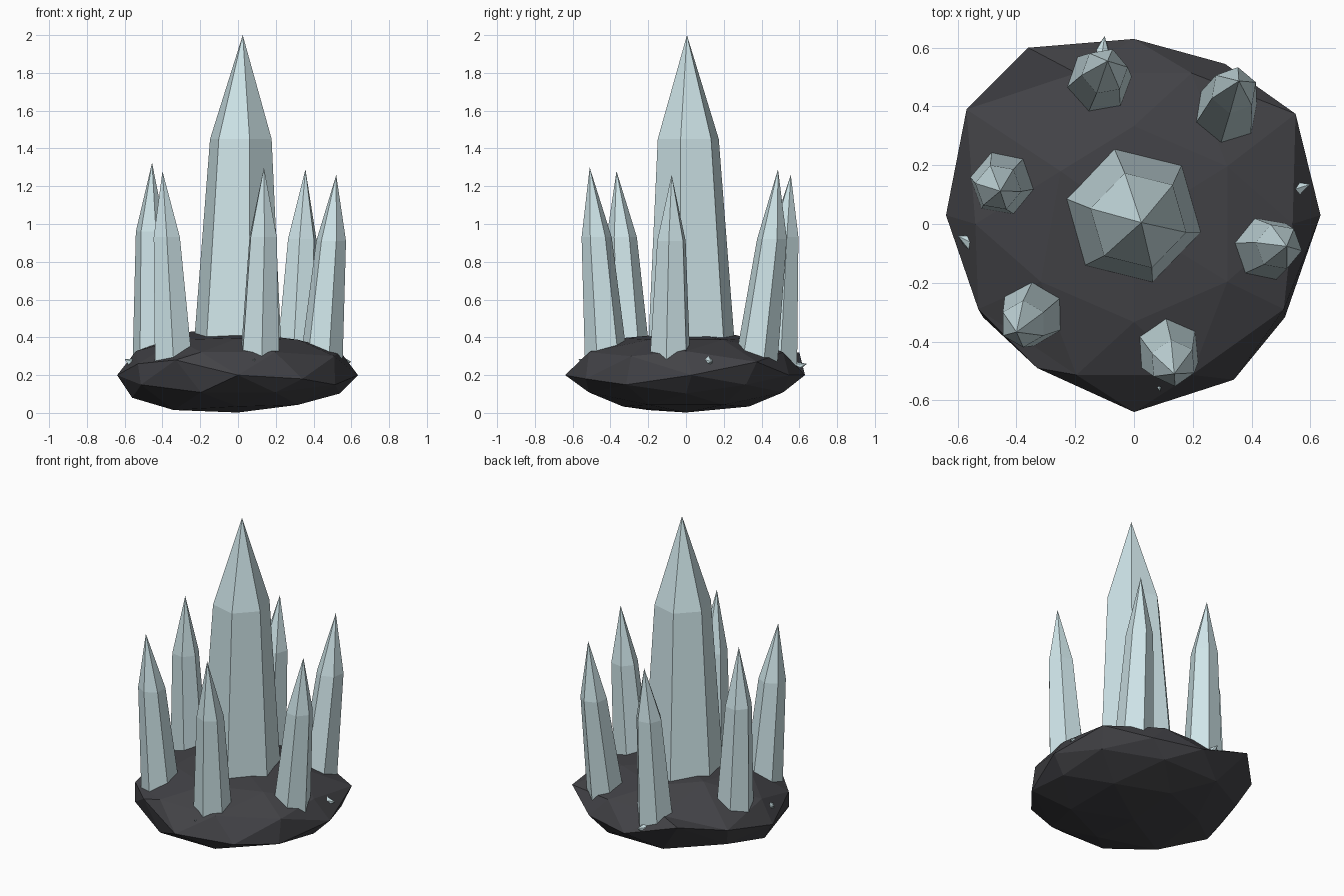
import bpy, bmesh, math
from mathutils import Vector, Matrix

if "Cube" in bpy.data.objects:
    bpy.data.objects.remove(bpy.data.objects["Cube"])


def material(name, color):
    m = bpy.data.materials.new(name)
    m.diffuse_color = color
    m.use_nodes = True
    m.node_tree.nodes["Principled BSDF"].inputs["Base Color"].default_value = m.diffuse_color
    return m


ROCK = material("dark_rock", (0.055, 0.055, 0.062, 1))
CRYSTAL = material("pale_crystal", (0.62, 0.78, 0.81, 1))


def finish(bm, name, mat):
    bmesh.ops.recalc_face_normals(bm, faces=bm.faces)
    me = bpy.data.meshes.new(name)
    bm.to_mesh(me)
    bm.free()
    me.materials.append(mat)
    ob = bpy.data.objects.new(name, me)
    bpy.context.collection.objects.link(ob)


# Rock base: flattened icosphere, edge-up, with a few corners pulled out of true
bm = bmesh.new()
bmesh.ops.create_icosphere(bm, subdivisions=2, radius=1)
tilt = math.atan2(0.894427, 0.447214) / 2
turn = Matrix.Rotation(math.pi / 2, 4, 'Z') @ Matrix.Rotation(-tilt, 4, 'Y')
for v in bm.verts:
    p = turn @ v.co
    v.co = Vector((p.x * 0.635, p.y * 0.635, 0.215 + p.z * 0.213))
corners = [
    (-0.64, 0.03, 0.2), (-0.57, 0.39, 0.28), (-0.36, 0.6, 0.32),
    (0, 0.63, 0.2), (0.31, 0.545, 0.2), (0.55, 0.375, 0.27),
    (0.635, 0.03, 0.2), (0.51, -0.29, 0.3), (0.34, -0.53, 0.18),
    (0, -0.64, 0.2), (-0.33, -0.49, 0.28), (-0.53, -0.29, 0.26),
    (-0.56, 0, 0.08), (-0.34, -0.2, 0.015), (-0.25, 0.18, 0.43),
]
for c in corners:
    target = Vector(c)
    min(bm.verts, key=lambda v: (v.co - target).length).co = target
finish(bm, "rock_base", ROCK)


def crystal(name, base, r0, shoulder, r1, tip, angle):
    """Six-sided tapering prism with a pointed end."""
    bm = bmesh.new()

    def ring(c, r):
        return [bm.verts.new((c[0] + r * math.cos(math.radians(angle + 60 * i)),
                              c[1] + r * math.sin(math.radians(angle + 60 * i)),
                              c[2])) for i in range(6)]
    low, high = ring(base, r0), ring(shoulder, r1)
    apex = bm.verts.new(tip)
    bm.faces.new(low)
    for i in range(6):
        j = (i + 1) % 6
        bm.faces.new((low[i], low[j], high[j], high[i]))
        bm.faces.new((high[i], high[j], apex))
    finish(bm, name, CRYSTAL)


# Large centre crystal
crystal("main_crystal", (-0.003, 0.03, 0.33), 0.24,
        (0.015, 0.012, 1.45), 0.168, (0.025, 0.005, 2.0), 46)

# Ring of six smaller crystals leaning outward: base, shoulder, tip, angle
ring_crystals = [
    ((-0.12, 0.48), (-0.10, 0.52, 0.93), (-0.09, 0.555, 1.26), 10),
    ((0.31, 0.37), (0.34, 0.455, 0.92), (0.357, 0.487, 1.29), 20),
    ((-0.445, 0.14), (-0.462, 0.125, 0.96), (-0.455, 0.112, 1.325), 50),
    ((-0.34, -0.30), (-0.377, -0.34, 0.93), (-0.40, -0.368, 1.28), 30),
    ((0.115, -0.42), (0.133, -0.473, 0.93), (0.137, -0.51, 1.3), 35),
    ((0.44, -0.085), (0.493, -0.077, 0.91), (0.52, -0.076, 1.26), 50),
]
for n, (b, s, t, a) in enumerate(ring_crystals, 1):
    crystal(f"side_crystal_{n}", (*b, 0.25), 0.115, s, 0.08, t, a)


# Tiny shards poking out of the rock sides: root, tip, radius
def shard(name, root, tip, r):
    root, tip = Vector(root), Vector(tip)
    axis = tip - root
    bm = bmesh.new()
    bmesh.ops.create_cone(
        bm, cap_ends=True, segments=6, radius1=r, radius2=0, depth=axis.length,
        matrix=Matrix.Translation((root + tip) / 2)
        @ axis.to_track_quat('Z', 'Y').to_matrix().to_4x4())
    finish(bm, name, CRYSTAL)


shards = [
    ((0.52, 0.11, 0.27), (0.60, 0.135, 0.27), 0.048),
    ((-0.54, -0.07, 0.25), (-0.60, -0.04, 0.285), 0.04),
    ((0.08, -0.52, 0.26), (0.088, -0.57, 0.285), 0.025),
    ((-0.11, 0.57, 0.24), (-0.10, 0.64, 0.26), 0.035),
]
for n, (a, b, r) in enumerate(shards, 1):
    shard(f"shard_{n}", a, b, r)
